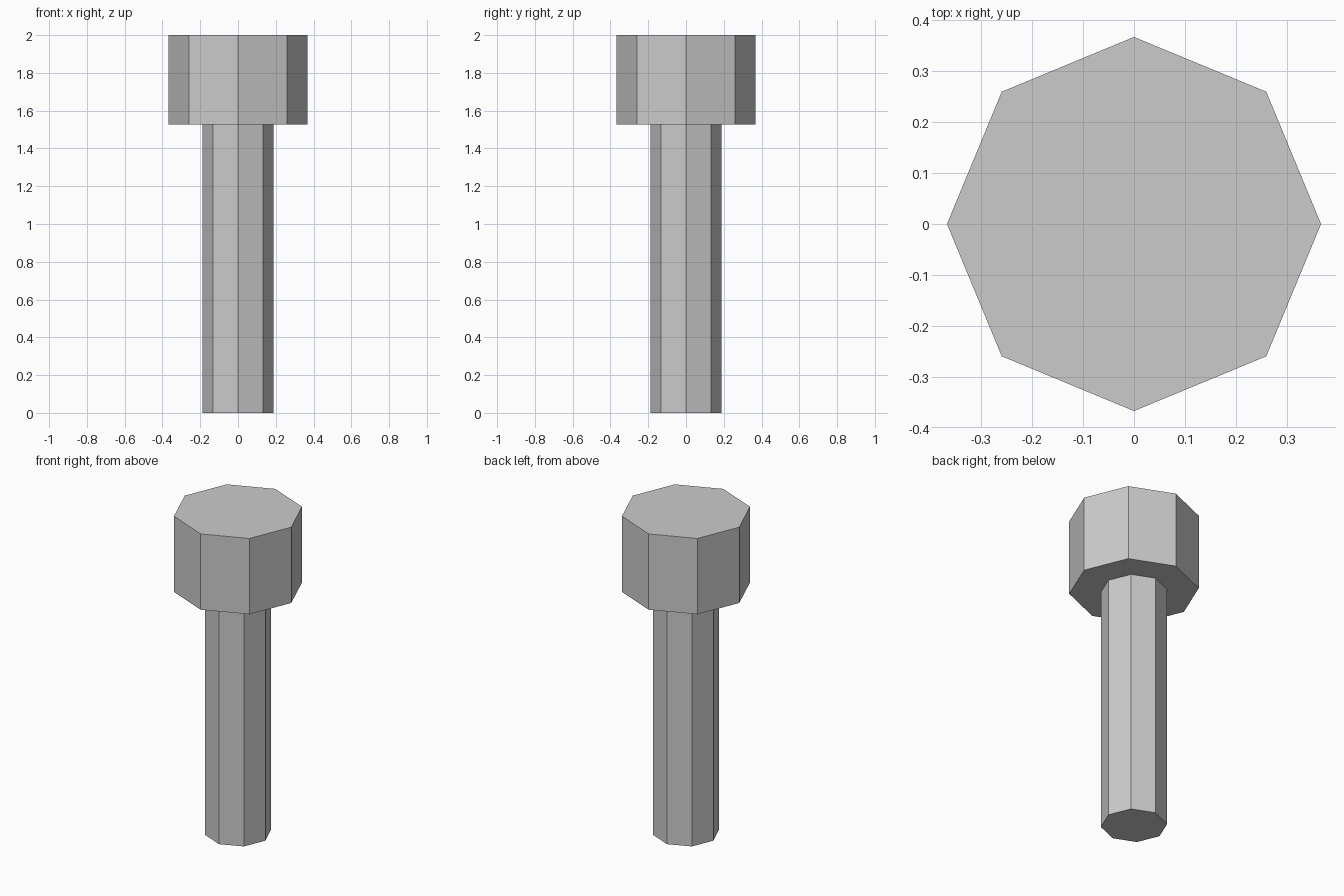
import bpy
import bmesh
from math import cos, sin, tau

if "Cube" in bpy.data.objects:
    bpy.data.objects.remove(bpy.data.objects["Cube"])

SIDES = 8
# Bolt profile (radius, height): shaft bottom, shaft top, head underside, head top
PROFILE = [(0.188, 0), (0.188, 1.528), (0.367, 1.528), (0.367, 2)]


def lathe(name, profile, sides):
    """Turn a profile into a closed, flat-faced solid around z."""
    bm = bmesh.new()
    rings = [[bm.verts.new((r * cos(tau * i / sides), r * sin(tau * i / sides), z))
              for i in range(sides)] for r, z in profile]
    for low, high in zip(rings, rings[1:]):
        for i in range(sides):
            j = (i + 1) % sides
            bm.faces.new((low[i], low[j], high[j], high[i]))
    bm.faces.new(rings[0][::-1])
    bm.faces.new(rings[-1])
    mesh = bpy.data.meshes.new(name)
    bm.to_mesh(mesh)
    bm.free()
    obj = bpy.data.objects.new(name, mesh)
    bpy.context.collection.objects.link(obj)
    return obj


# Octagonal bolt: thin shaft with a wide head
lathe("bolt", PROFILE, SIDES)
